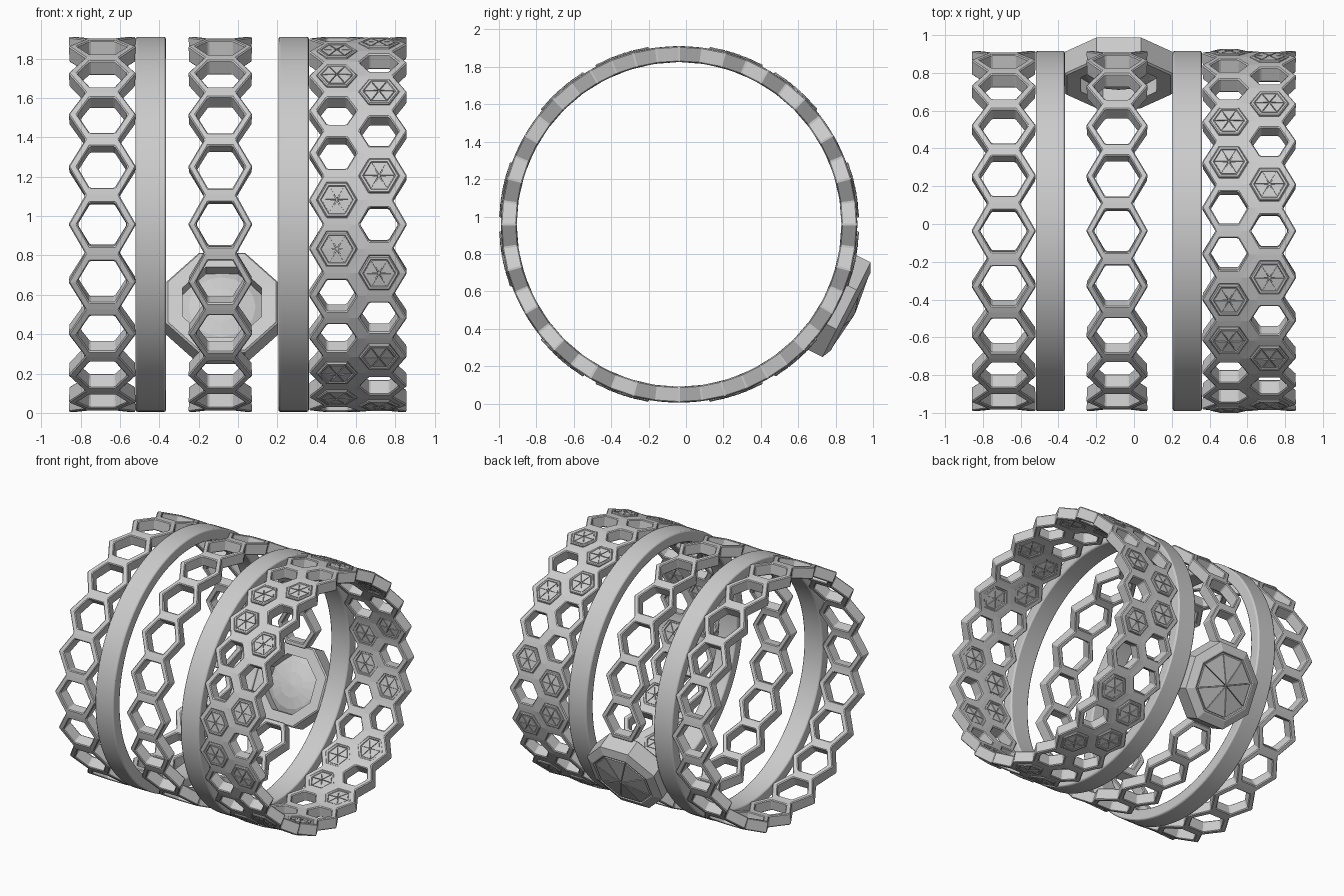
import bpy, bmesh
from math import sin, cos, pi, radians
from mathutils import Matrix, Vector

if "Cube" in bpy.data.objects:
    bpy.data.objects.remove(bpy.data.objects["Cube"])

CY, CZ = -0.037, 0.958          # ring axis (runs along x)
R_OUT, R_IN = 0.953, 0.868


def on_ring(x, phi, r):
    """Point on the ring: phi 0 = front, 90 = top (degrees)."""
    p = radians(phi)
    return Vector((x, CY - r * cos(p), CZ + r * sin(p)))


def frame(x, phi):
    """Local frame on the ring: u along x, v tangential, w radial."""
    p = radians(phi)
    m = Matrix(((1, 0, 0), (0, sin(p), -cos(p)), (0, cos(p), sin(p)))).to_4x4()
    m.translation = (x, CY, CZ)
    return m


def finish(bm, name):
    bmesh.ops.remove_doubles(bm, verts=bm.verts, dist=0.0005)
    bmesh.ops.recalc_face_normals(bm, faces=bm.faces)
    me = bpy.data.meshes.new(name)
    bm.to_mesh(me)
    bm.free()
    ob = bpy.data.objects.new(name, me)
    bpy.context.collection.objects.link(ob)
    return ob


def bevel(ob, width, segments=1):
    b = ob.modifiers.new("bevel", 'BEVEL')
    b.width, b.segments = width, segments
    b.limit_method, b.angle_limit = 'ANGLE', radians(40)


def hex_band(name, cells, s, half, f):
    """Honeycomb lattice wrapped on the ring; cells = (x, phi) centres."""
    bm = bmesh.new()
    for cx, phi in cells:
        def pt(k, scale):
            a = k * pi / 3
            return bm.verts.new(on_ring(cx + scale * s * cos(a),
                                        phi + half / sin(pi / 3) * scale * sin(a), R_OUT))
        outer = [pt(k, 1) for k in range(6)]
        inner = [pt(k, f) for k in range(6)]
        for k in range(6):
            j = (k + 1) % 6
            bm.faces.new((outer[k], outer[j], inner[j], inner[k]))
    ob = finish(bm, name)
    # make all faces point outwards before thickening
    me = ob.data
    c = Vector((0, CY, CZ))
    for p in me.polygons:
        d = p.center - c
        d.x = 0
        if p.normal.dot(d) < 0:
            p.flip()
    sol = ob.modifiers.new("thickness", 'SOLIDIFY')
    sol.thickness, sol.offset = R_OUT - R_IN, -1
    bevel(ob, 0.006)
    return ob


def loops(bm, m, n, prof, closed=False, turn=0.0):
    """n-sided solid from (circumradius, height) rings; radius 0 makes a tip."""
    rings = []
    for r, h in prof:
        k = n if r else 1
        rings.append([bm.verts.new(m @ Vector((r * cos(turn + 2 * pi * i / n),
                      r * sin(turn + 2 * pi * i / n), h))) for i in range(k)])
    pairs = list(zip(rings, rings[1:])) + ([(rings[-1], rings[0])] if closed else [])
    for a, b in pairs:
        for i in range(n):
            j = (i + 1) % n
            vs = [a[i % len(a)], a[j % len(a)], b[j % len(b)], b[i % len(b)]]
            bm.faces.new(list(dict.fromkeys(vs)))


def wedges(bm, m, n, r, gap, base, edge, tip, turn=0.0):
    """Ring of triangular facets separated by radial grooves."""
    for i in range(n):
        a0, a1 = turn + 2 * pi * i / n, turn + 2 * pi * (i + 1) / n
        am = (a0 + a1) / 2
        off = Vector((cos(am), sin(am), 0)) * gap
        flat = [(off, tip)] + [(off + Vector((cos(a), sin(a), 0)) * (r - gap), edge) for a in (a0, a1)]
        lo = [bm.verts.new(m @ (p + Vector((0, 0, base)))) for p, h in flat]
        hi = [bm.verts.new(m @ (p + Vector((0, 0, h)))) for p, h in flat]
        bm.faces.new(hi)
        bm.faces.new(lo[::-1])
        for k in range(3):
            j = (k + 1) % 3
            bm.faces.new((lo[k], lo[j], hi[j], hi[k]))


# Plain smooth bands
for name, x0, x1 in (("plain_band_left", -0.52, -0.366), ("plain_band_right", 0.205, 0.36)):
    bm = bmesh.new()
    m = frame(0, 0)
    rings = [[bm.verts.new(on_ring(x, i * 3, r)) for i in range(120)]
             for x, r in ((x0, R_IN), (x0, R_OUT), (x1, R_OUT), (x1, R_IN))]
    for q in range(4):
        a, b = rings[q], rings[(q + 1) % 4]
        for i in range(120):
            j = (i + 1) % 120
            bm.faces.new((a[i], a[j], b[j], b[i]))
    ob = finish(bm, name)
    bevel(ob, 0.01, 2)
    bpy.context.view_layer.objects.active = ob
    ob.select_set(True)
    bpy.ops.object.shade_smooth_by_angle(angle=radians(50))
    ob.select_set(False)

# Single-row honeycomb bands; the middle one is open where the medallion sits
hex_band("hex_band_left", [(-0.69, 18 * k) for k in range(20)], 0.172, 9, 0.74)
hex_band("hex_band_middle", [(-0.09, 18 * k) for k in range(20) if k not in (11, 12)],
         0.164, 9, 0.76)

# Double-row honeycomb band
S = 0.143
row_a = [(0.5025, 15 * k + 7.5) for k in range(24)]
row_b = [(0.5025 + 1.5 * S, 15 * k) for k in range(24)]
hex_band("hex_band_double", row_a + row_b, S, 7.5, 0.69)

# Grooved hexagonal caps filling some of the cells
caps_a = [c for k, c in enumerate(row_a) if k % 4 in (0, 3)]
caps_b = [c for k, c in enumerate(row_b) if k % 2]
for name, cells in (("hex_caps_inner_row", caps_a), ("hex_caps_outer_row", caps_b)):
    bm = bmesh.new()
    for x, phi in cells:
        m = frame(x, phi)
        loops(bm, m, 6, [(0, 0.876), (0.08, 0.876), (0.084, 0.868), (0.102, 0.868),
                         (0.102, 0.954), (0.096, 0.96), (0.084, 0.96), (0.08, 0.954), (0, 0.954)])
        wedges(bm, m, 6, 0.077, 0.005, 0.953, 0.959, 0.963)
        wedges(bm, m, 6, 0.077, 0.005, 0.877, 0.871, 0.867)
    finish(bm, name)

# Octagonal medallion frame
K = 1 / cos(pi / 8)
M = frame(-0.081, 207)
bm = bmesh.new()
loops(bm, M, 8, [(0.2 * K, 0.87), (0.275 * K, 0.868), (0.284 * K, 0.877), (0.284 * K, 1.005),
                 (0.23 * K, 1.03), (0.22 * K, 1.03), (0.215 * K, 1.02), (0.2 * K, 1.015)],
      closed=True, turn=pi / 8)
finish(bm, "medallion_frame")

# Medallion stone: faceted dome outside, shallow pointed back inside
bm = bmesh.new()
loops(bm, M, 16, [(0, 0.895), (0.09, 0.905), (0.17, 0.925), (0.225, 0.955),
                  (0.225, 1.012), (0.12, 1.027), (0, 1.04)], turn=pi / 8)
wedges(bm, M, 8, 0.222, 0.007, 1.005, 1.03, 1.055, turn=pi / 8)
finish(bm, "medallion_stone")
